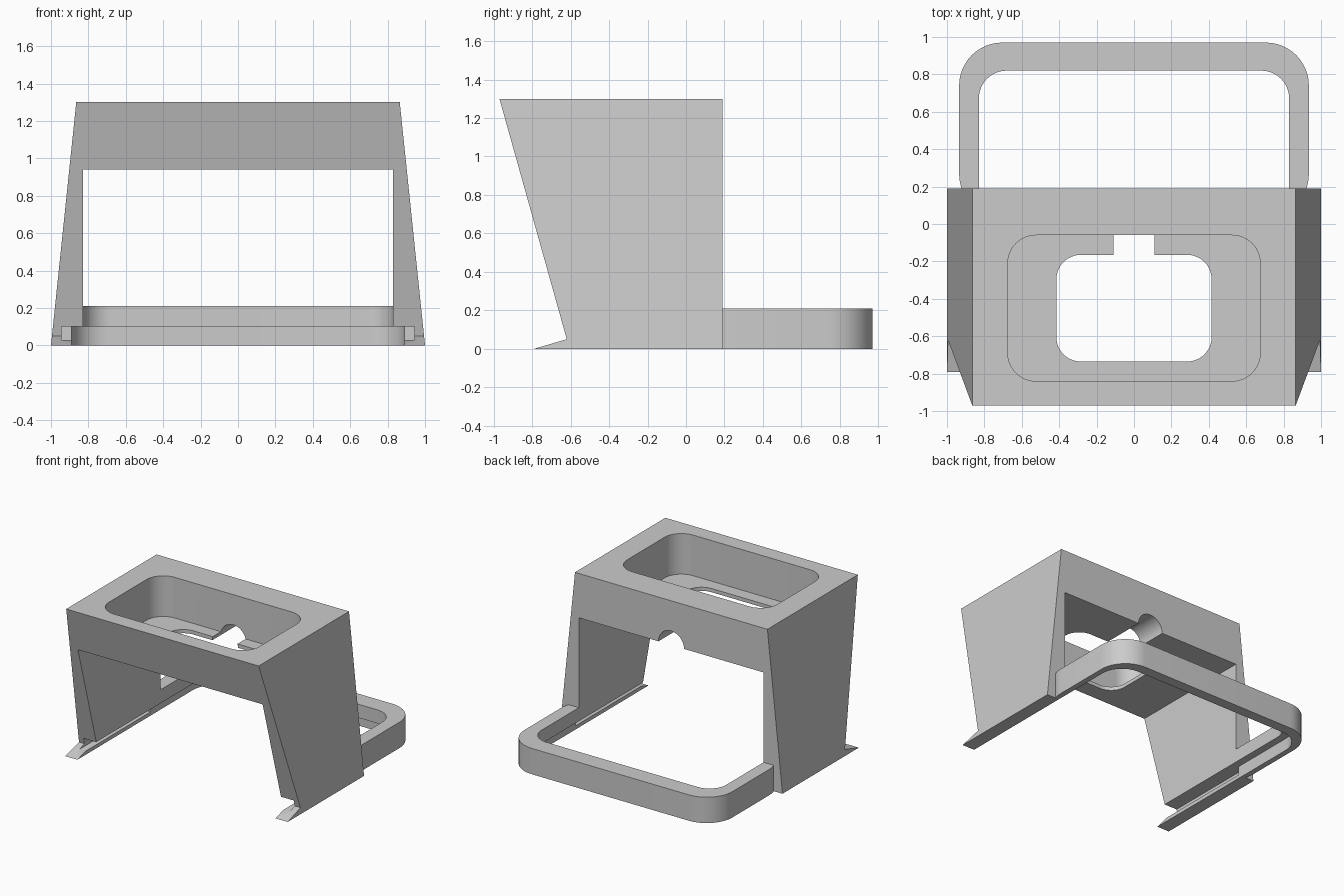
import bpy, bmesh, math

cube = bpy.data.objects.get("Cube")
if cube:
    bpy.data.objects.remove(cube, do_unlink=True)

grey = bpy.data.materials.new("plain grey")
grey.use_nodes = True
grey.diffuse_color = (0.6, 0.6, 0.6, 1)
grey.node_tree.nodes["Principled BSDF"].inputs["Base Color"].default_value = (0.6, 0.6, 0.6, 1)


def loft(name, ring_a, ring_b):
    """Closed solid between two matching outlines."""
    bm = bmesh.new()
    a = [bm.verts.new(p) for p in ring_a]
    b = [bm.verts.new(p) for p in ring_b]
    bm.faces.new(a)
    bm.faces.new(b[::-1])
    n = len(a)
    for i in range(n):
        j = (i + 1) % n
        bm.faces.new((a[i], b[i], b[j], a[j]))
    bmesh.ops.recalc_face_normals(bm, faces=bm.faces)
    mesh = bpy.data.meshes.new(name)
    bm.to_mesh(mesh)
    bm.free()
    obj = bpy.data.objects.new(name, mesh)
    bpy.context.collection.objects.link(obj)
    mesh.materials.append(grey)
    return obj


def rounded_block(name, half_x, y0, y1, z0, z1, r, steps=12):
    """Upright block with rounded vertical corners."""
    corners = [(half_x - r, y1 - r, 0), (r - half_x, y1 - r, 1),
               (r - half_x, y0 + r, 2), (half_x - r, y0 + r, 3)]
    pts = []
    for cx, cy, quarter in corners:
        for i in range(steps + 1):
            t = (quarter + i / steps) * math.pi / 2
            pts.append((cx + r * math.cos(t), cy + r * math.sin(t)))
    return loft(name, [(x, y, z0) for x, y in pts], [(x, y, z1) for x, y in pts])


def box(name, x0, x1, y0, y1, z0, z1):
    pts = [(x0, y0), (x1, y0), (x1, y1), (x0, y1)]
    return loft(name, [(x, y, z0) for x, y in pts], [(x, y, z1) for x, y in pts])


def combine(target, other, operation):
    mod = target.modifiers.new(operation, "BOOLEAN")
    mod.operation = operation
    mod.solver = "EXACT"
    mod.object = other
    bpy.context.view_layer.objects.active = target
    bpy.ops.object.modifier_apply(modifier=mod.name)
    bpy.data.objects.remove(other, do_unlink=True)


# Stand body: side profile with pointed feet, sides leaning inward with height
profile = [(0.19, 0), (0.19, 1.3), (-0.97, 1.3), (-0.62, 0.05), (-0.79, 0)]
stand = loft("stand_body",
             [(1 - 0.104 * z, y, z) for y, z in profile],
             [(0.104 * z - 1, y, z) for y, z in profile])

# Rounded rear loop, joined as a solid before the inside is hollowed
combine(stand, rounded_block("rear_loop", 0.935, 0.037, 0.97, 0, 0.21, 0.23), "UNION")

# Main opening through legs and loop, wider step at the bottom
combine(stand, rounded_block("opening", 0.83, -2, 0.82, -0.5, 0.94, 0.15), "DIFFERENCE")
combine(stand, rounded_block("lower_step", 0.89, -2, 0.885, -0.5, 0.1, 0.19), "DIFFERENCE")

# Sliding grooves along the feet
for side in (-1, 1):
    x0, x1 = sorted((side * 0.8, side * 0.945))
    combine(stand, box("groove", x0, x1, -2, 0.15, 0.03, 0.1), "DIFFERENCE")

# Tray pocket in the top and the window in its floor
combine(stand, rounded_block("pocket", 0.675, -0.84, -0.06, 0.97, 1.5, 0.15), "DIFFERENCE")
combine(stand, rounded_block("window", 0.415, -0.735, -0.165, 0.8, 1.1, 0.13), "DIFFERENCE")

# Round cable channel from the window out through the back
circle = [(0.115 * math.cos(t * math.tau / 40), 0.94 + 0.115 * math.sin(t * math.tau / 40))
          for t in range(40)]
combine(stand, loft("channel", [(x, -0.4, z) for x, z in circle],
                    [(x, 0.4, z) for x, z in circle]), "DIFFERENCE")

bpy.ops.object.select_all(action="DESELECT")
stand.select_set(True)
bpy.context.view_layer.objects.active = stand
bpy.ops.object.shade_smooth_by_angle(angle=math.radians(30))
